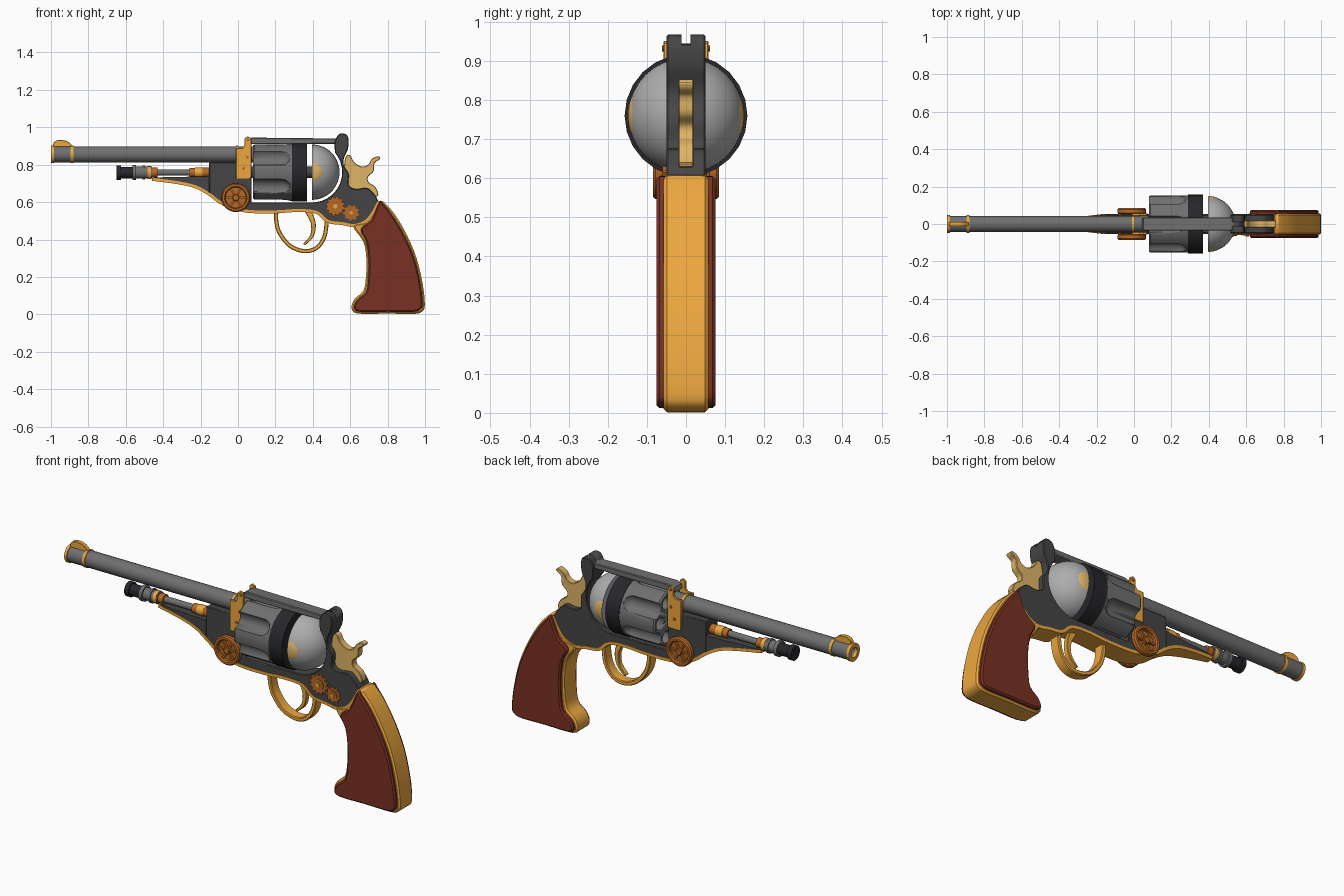
import bpy, bmesh, math
from math import sin, cos, pi, radians
from mathutils import Vector, Matrix

if "Cube" in bpy.data.objects:
    bpy.data.objects.remove(bpy.data.objects["Cube"])


def mat(name, c):
    m = bpy.data.materials.new(name)
    m.diffuse_color = (*c, 1)
    m.use_nodes = True
    m.node_tree.nodes["Principled BSDF"].inputs["Base Color"].default_value = m.diffuse_color
    return m


BRASS = mat("brass", (0.85, 0.39, 0.05))
PALE = mat("pale_brass", (0.74, 0.46, 0.13))
COPPER = mat("copper", (0.47, 0.14, 0.02))
WOOD = mat("red_wood", (0.19, 0.03, 0.017))
DARK = mat("dark_steel", (0.06, 0.06, 0.06))
BLACK = mat("black_band", (0.02, 0.02, 0.025))
STEEL = mat("steel", (0.16, 0.16, 0.16))
LIGHT = mat("light_steel", (0.42, 0.42, 0.42))


def finish(bm, name, m, bevel=0, angle=32):
    bmesh.ops.remove_doubles(bm, verts=bm.verts, dist=1e-5)
    bmesh.ops.recalc_face_normals(bm, faces=bm.faces)
    me = bpy.data.meshes.new(name)
    bm.to_mesh(me)
    bm.free()
    ob = bpy.data.objects.new(name, me)
    bpy.context.collection.objects.link(ob)
    if m:
        me.materials.append(m)
    bpy.context.view_layer.objects.active = ob
    ob.select_set(True)
    bpy.ops.object.shade_smooth_by_angle(angle=radians(angle))
    ob.select_set(False)
    if bevel:
        b = ob.modifiers.new("bevel", 'BEVEL')
        b.width, b.segments, b.limit_method, b.angle_limit = bevel, 1, 'ANGLE', radians(50)
    return ob


def spline(pts, n=4, closed=False):
    """Catmull-Rom through 2D points."""
    p = [Vector(q) for q in pts]
    k, out = len(p), []
    for i in range(k if closed else k - 1):
        g = (lambda j: p[j % k]) if closed else (lambda j: p[max(0, min(k - 1, j))])
        a, b, c, d = g(i - 1), g(i), g(i + 1), g(i + 2)
        for s in range(n):
            t = s / n
            out.append(0.5 * (2*b + (c - a)*t + (2*a - 5*b + 4*c - d)*t*t + (3*b - a - 3*c + d)*t**3))
    return out if closed else out + [p[-1]]


def prism(name, pts, y0, y1, m, bevel=0, taper=None):
    """Side profile in xz, extruded from y0 to y1."""
    bm = bmesh.new()
    f = taper or (lambda x: 1)
    a = [bm.verts.new((x, y0 * f(x), z)) for x, z in pts]
    b = [bm.verts.new((x, y1 * f(x), z)) for x, z in pts]
    bm.faces.new(a)
    bm.faces.new(b[::-1])
    for i in range(len(a)):
        j = (i + 1) % len(a)
        bm.faces.new((a[i], b[i], b[j], a[j]))
    return finish(bm, name, m, bevel)


def strip(name, path, thick, hw, m, bevel=0, taper=None):
    """Flat band following an xz path; thick and hw give thickness and half width."""
    bm, rings = bmesh.new(), []
    f = taper or (lambda x: 1)
    for i, p in enumerate(path):
        t = (path[min(i + 1, len(path) - 1)] - path[max(i - 1, 0)]).normalized()
        n = Vector((-t.y, t.x)) * (thick(i / (len(path) - 1)) / 2)
        w = hw * f(p.x)
        rings.append([bm.verts.new((q.x, y, q.y)) for q, y in
                      ((p + n, -w), (p + n, w), (p - n, w), (p - n, -w))])
    for r, s in zip(rings, rings[1:]):
        for j in range(4):
            bm.faces.new((r[j], r[(j + 1) % 4], s[(j + 1) % 4], s[j]))
    bm.faces.new(rings[0])
    bm.faces.new(rings[-1][::-1])
    return finish(bm, name, m, bevel)


def revolve(bm, prof, y, z, n):
    """Spin an (x, radius) profile about an axis parallel to x."""
    vs = [bm.verts.new((x, y, z + r)) for x, r in prof]
    es = [bm.edges.new(e) for e in zip(vs, vs[1:])]
    bmesh.ops.spin(bm, geom=vs + es, cent=(0, y, z), axis=(1, 0, 0), angle=2 * pi, steps=n)


def lathe(name, prof, z, m, n=24, y=0):
    bm = bmesh.new()
    revolve(bm, prof, y, z, n)
    return finish(bm, name, m)


def tube(name, x0, x1, r, z, m, ri=0, n=24):
    return lathe(name, [(x0, ri), (x0, r), (x1, r), (x1, ri)] + ([(x0, ri)] if ri else []), z, m, n)


def cut(ob, cutter):
    cutter.hide_render = True
    cutter.hide_set(True)
    b = ob.modifiers.new("cut", 'BOOLEAN')
    b.operation, b.object, b.solver = 'DIFFERENCE', cutter, 'EXACT'


def circle(cx, cz, r, n, a0=0):
    return [(cx + r * cos(a0 + 2*pi*i/n), cz + r * sin(a0 + 2*pi*i/n)) for i in range(n)]


# Barrel, muzzle bands and front sight
BZ = 0.855
tube("barrel", -0.995, 0.08, 0.043, BZ, STEEL, 0.027)
tube("muzzle_ring", -1.0, -0.985, 0.047, BZ, BRASS, 0.026)
tube("sight_band", -0.895, -0.88, 0.047, BZ, BRASS, 0.03)
tube("breech_band", -0.012, 0.0, 0.047, BZ, BRASS, 0.03)
prism("front_sight", spline([(-0.99, 0.89), (-0.985, 0.918), (-0.96, 0.932), (-0.92, 0.928), (-0.895, 0.912),
      (-0.88, 0.893)]), -0.012, 0.012, BRASS, 0.003)

# Cylinder with flutes and chambers
CZ = 0.76
drum = lathe("cylinder", [(0.08, 0), (0.08, 0.146), (0.088, 0.153), (0.295, 0.153), (0.295, 0)], CZ, STEEL, 48)
bm = bmesh.new()
for i in range(6):
    a = radians(30 + 60 * i)
    cap = [(0.23 + 0.05 * sin(t * pi / 10), 0.046 * cos(t * pi / 10)) for t in range(5)] + [(0.28, 0)]
    revolve(bm, [(0.05, 0), (0.05, 0.046)] + cap, 0.165 * cos(a), CZ + 0.165 * sin(a), 20)
    c = a + radians(30)
    revolve(bm, [(0.05, 0), (0.05, 0.032), (0.2, 0.032), (0.2, 0)], 0.105 * cos(c), CZ + 0.105 * sin(c), 16)
cut(drum, finish(bm, "cylinder_cutter", None))
tube("cylinder_band", 0.29, 0.37, 0.157, CZ, BLACK)
tube("cylinder_axle", 0.03, 0.41, 0.03, CZ, DARK)

# Rear dome with brass side caps
lathe("rear_dome", [(0.395, 0)] + [(0.395 + 0.148 * sin(t * pi / 24), 0.148 * cos(t * pi / 24))
      for t in range(12)] + [(0.543, 0)], CZ, LIGHT, 32)
for s, side in ((-1, "near"), (1, "far")):
    bm = bmesh.new()
    bmesh.ops.create_uvsphere(bm, u_segments=24, v_segments=16, radius=1,
                              matrix=Matrix.Translation((0.398, s * 0.122, CZ)) @ Matrix.Diagonal((0.063, 0.027, 0.062, 1)))
    bmesh.ops.bisect_plane(bm, geom=bm.verts[:] + bm.edges[:] + bm.faces[:], plane_co=(0.397, 0, 0),
                           plane_no=(-1, 0, 0), clear_outer=True)
    bmesh.ops.holes_fill(bm, edges=[e for e in bm.edges if e.is_boundary])
    finish(bm, "dome_cap_" + side, PALE)

# Frame: front lug, cylinder cradle and rear shield with sight notch
inner = [(0.395 + 0.162 * cos(radians(a)), CZ + 0.162 * sin(radians(a))) for a in range(-90, 41, 10)]
back = spline([(0.517, 0.885), (0.518, 0.925), (0.54, 0.963), (0.575, 0.964), (0.59, 0.94), (0.588, 0.885),
               (0.565, 0.83), (0.568, 0.79), (0.592, 0.75), (0.592, 0.69), (0.63, 0.67), (0.69, 0.675),
               (0.73, 0.64), (0.75, 0.605)])
LOW = [(-0.46, 0.722), (-0.33, 0.705), (-0.23, 0.683), (-0.155, 0.643), (-0.09, 0.595), (-0.02, 0.568),
       (0.06, 0.55), (0.2, 0.548), (0.32, 0.555), (0.42, 0.545), (0.48, 0.497), (0.56, 0.485),
       (0.62, 0.475), (0.68, 0.495), (0.72, 0.54), (0.755, 0.605)]
frame = prism("frame", [(-0.155, 0.813), (0.073, 0.813), (0.073, 0.598)] + inner + back
              + spline(LOW[3:-1])[::-1], -0.05, 0.05, DARK, 0.004)
bm = bmesh.new()
bmesh.ops.create_cube(bm, size=1, matrix=Matrix.Translation((0.55, 0, 0.98)) @ Matrix.Diagonal((0.2, 0.024, 0.08, 1)))
cut(frame, finish(bm, "sight_notch_cutter", None))


def narrow(x):
    return min(1, max(0.35, 1 + (x + 0.155) * 2.1))


prism("frame_tail", [(-0.155, 0.738), (-0.45, 0.732)] + spline(LOW[:4]), -0.05, 0.05, DARK, 0, narrow)
strip("frame_trim", spline(LOW), lambda t: 0.016, 0.054, BRASS, 0, narrow)
prism("top_strap", [(0.04, 0.91), (0.05, 0.932), (0.075, 0.945), (0.535, 0.94), (0.535, 0.912)],
      -0.035, 0.035, STEEL, 0.004)

# Brass hinge plates either side of the barrel
for s, side in ((-1, "near"), (1, "far")):
    prism("hinge_plate_" + side, [(-0.01, 0.725), (-0.01, 0.89), (0.025, 0.89), (0.036, 0.905), (0.036, 0.94),
          (0.05, 0.952), (0.066, 0.944), (0.072, 0.925), (0.072, 0.735), (0.062, 0.725)], s * 0.043, s * 0.057, BRASS, 0.002)
    for i, (x, z) in enumerate(((0.053, 0.932), (0.03, 0.78), (0.05, 0.84))):
        prism(f"hinge_screw_{side}_{i}", circle(x, z, 0.008, 10), s * 0.055, s * 0.061, COPPER)

# Ejector rod under the barrel
EZ = 0.758
for name, x0, x1, r, m in (
        ("rod_cap", -0.65, -0.625, 0.039, BLACK), ("rod_knob", -0.627, -0.56, 0.031, BLACK),
        ("rod_collar_a", -0.565, -0.545, 0.041, STEEL), ("rod_sleeve", -0.55, -0.46, 0.032, STEEL),
        ("rod_collar_b", -0.51, -0.498, 0.038, STEEL), ("rod_brass_ring", -0.485, -0.465, 0.034, BRASS),
        ("rod_copper_ring", -0.465, -0.43, 0.026, COPPER), ("rod", -0.44, -0.25, 0.017, STEEL),
        ("rod_socket_copper", -0.26, -0.225, 0.025, COPPER), ("rod_socket_brass", -0.23, -0.19, 0.028, BRASS),
        ("rod_socket_end", -0.195, -0.15, 0.026, COPPER)):
    tube(name, x0, x1, r, EZ, m, n=16)

# Spoked copper wheels on both sides
WX, WZ = -0.012, 0.624
for s, side in ((-1, "near"), (1, "far")):
    bm = bmesh.new()
    revolve(bm, [(0.053, 0.055), (0.053, 0.071), (0.06, 0.077), (0.078, 0.077), (0.085, 0.071),
                 (0.085, 0.06), (0.078, 0.055), (0.053, 0.055)], 0, 0, 32)
    bm.transform(Matrix.Translation((WX, 0, WZ)) @ Matrix.Rotation(s * pi / 2, 4, 'Z'))
    finish(bm, "wheel_rim_" + side, COPPER)
    prism("wheel_back_" + side, circle(WX, WZ, 0.058, 32), s * 0.045, s * 0.062, COPPER)
    prism("wheel_hub_" + side, circle(WX, WZ, 0.018, 16), s * 0.05, s * 0.083, COPPER, 0.003)
    for i in range(6):
        d = Vector((cos(i * pi / 3), sin(i * pi / 3)))
        c, n = Vector((WX, WZ)), Vector((-d.y, d.x)) * 0.005
        prism(f"wheel_spoke_{side}_{i}", [c + d*0.012 + n, c + d*0.06 + n, c + d*0.06 - n, c + d*0.012 - n],
              s * 0.06, s * 0.074, COPPER)


# Small gears on the near side of the frame
def gear(name, x, z, r, teeth, y):
    pts = []
    for i in range(teeth):
        for k, rr in ((0, 0.8), (0.25, 0.82), (0.4, 1), (0.75, 1), (0.9, 0.82)):
            a = 2 * pi * (i + k) / teeth
            pts.append((x + r * rr * cos(a), z + r * rr * sin(a)))
    prism(name, pts, -0.045, -y, COPPER)
    prism(name + "_ring", circle(x, z, r * 0.55, 16), -y, -y - 0.004, COPPER)
    prism(name + "_pin", circle(x, z, r * 0.22, 10), -y, -y - 0.009, BRASS)


gear("large_gear", 0.52, 0.578, 0.055, 12, 0.06)
gear("small_gear", 0.605, 0.543, 0.043, 9, 0.058)

# Trigger and guard
strip("trigger_guard", spline([(0.205, 0.555), (0.205, 0.495), (0.225, 0.43), (0.28, 0.365), (0.355, 0.338),
      (0.42, 0.355), (0.462, 0.415), (0.475, 0.5)]), lambda t: 0.022, 0.028, BRASS, 0.004)
strip("trigger", spline([(0.37, 0.56), (0.402, 0.49), (0.395, 0.42), (0.352, 0.372)]),
      lambda t: 0.034 - 0.022 * t, 0.014, BRASS, 0.003)

# Hammer with curled spur
prism("hammer", spline([(0.575, 0.84), (0.6, 0.85), (0.62, 0.815), (0.66, 0.79), (0.695, 0.8), (0.715, 0.83),
      (0.745, 0.845), (0.76, 0.838), (0.752, 0.825), (0.73, 0.808), (0.725, 0.765), (0.695, 0.735), (0.7, 0.705),
      (0.735, 0.68), (0.745, 0.63), (0.65, 0.62), (0.57, 0.66), (0.565, 0.76)], 4, True), -0.019, 0.019, PALE, 0.003)

# Grip: brass strap core with wooden panels
OUT = [(0.755, 0.605), (0.79, 0.59), (0.845, 0.525), (0.905, 0.42), (0.955, 0.30), (0.988, 0.16), (0.999, 0.05),
       (0.985, 0.015), (0.94, 0.002), (0.8, 0.004), (0.64, 0.004), (0.607, 0.035), (0.625, 0.085), (0.67, 0.125),
       (0.684, 0.2), (0.686, 0.3), (0.67, 0.39), (0.615, 0.475), (0.7, 0.5)]
core = spline(OUT, 3, True)
prism("grip_strap", [(x, max(z, 0)) for x, z in core], -0.057, 0.057, BRASS, 0.008)
panel = [(0.757, 0.604), (0.778, 0.59), (0.835, 0.515), (0.893, 0.415), (0.943, 0.298), (0.976, 0.16), (0.987, 0.055),
         (0.972, 0.024), (0.93, 0.013), (0.8, 0.014), (0.65, 0.014), (0.62, 0.038), (0.64, 0.08), (0.685, 0.12),
         (0.697, 0.2), (0.698, 0.3), (0.685, 0.39), (0.655, 0.455), (0.712, 0.505)]
for s, side in ((-1, "near"), (1, "far")):
    prism("grip_panel_" + side, spline(panel, 3, True), s * 0.04, s * 0.075, WOOD, 0.012)
